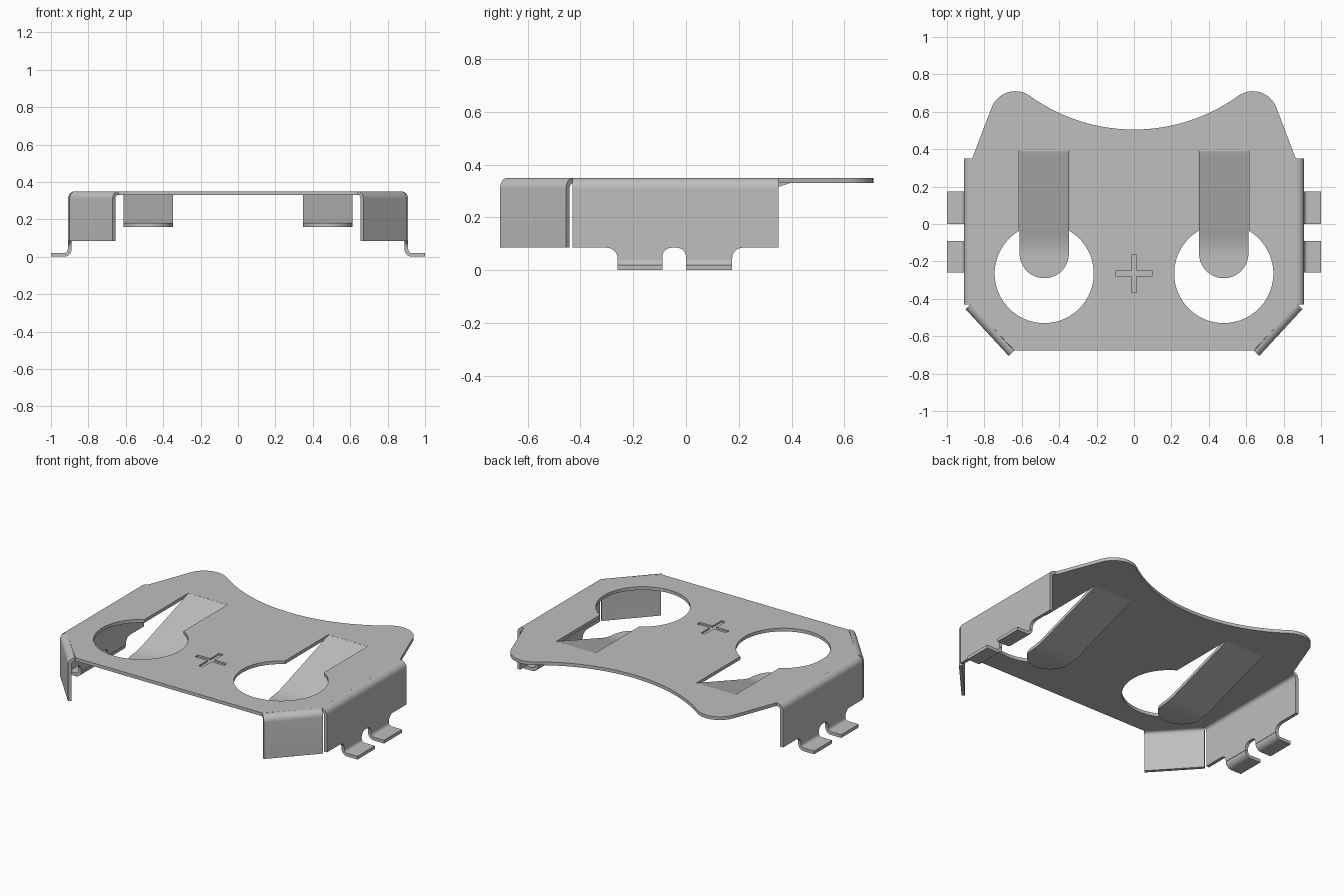
import bpy, bmesh, math
from mathutils import Vector

old = bpy.data.objects.get("Cube")
if old:
    bpy.data.objects.remove(old, do_unlink=True)

T, TOP, BEND = 0.02, 0.35, 0.04          # sheet thickness, top height, outer bend radius

metal = bpy.data.materials.new("plated_steel_grey")
colour = (0.51, 0.525, 0.505, 1)
metal.diffuse_color = colour
metal.use_nodes = True
metal.node_tree.nodes["Principled BSDF"].inputs["Base Color"].default_value = colour


def finish(bm, name):
    bmesh.ops.recalc_face_normals(bm, faces=bm.faces)
    mesh = bpy.data.meshes.new(name)
    bm.to_mesh(mesh)
    bm.free()
    mesh.materials.append(metal)
    ob = bpy.data.objects.new(name, mesh)
    bpy.context.scene.collection.objects.link(ob)
    return ob


def arc(cx, cy, r, a0, a1, n=8):
    angles = [math.radians(a0 + (a1 - a0) * i / n) for i in range(n + 1)]
    return [(cx + r * math.cos(a), cy + r * math.sin(a)) for a in angles]


def slab(name, loops, place, depth):
    """Fill flat loops (outline first, then holes) and extrude by depth."""
    bm = bmesh.new()
    for loop in loops:
        vs = [bm.verts.new(place(*p)) for p in loop]
        for a, b in zip(vs, vs[1:] + vs[:1]):
            bm.edges.new((a, b))
    bmesh.ops.triangle_fill(bm, edges=bm.edges[:], use_beauty=True)
    ext = bmesh.ops.extrude_face_region(bm, geom=bm.faces[:], use_keep_orig=True)
    moved = [g for g in ext["geom"] if isinstance(g, bmesh.types.BMVert)]
    bmesh.ops.translate(bm, verts=moved, vec=depth)
    return finish(bm, name)


def strip(name, path, widths, place):
    """Sheet strip along a path of (u, z) points; thickness lies to the path's right."""
    bm = bmesh.new()
    rows = []
    for i, p in enumerate(path):
        a, b = Vector(path[max(i - 1, 0)]), Vector(path[min(i + 1, len(path) - 1)])
        d = (b - a).normalized()
        q = (p[0] + d.y * T, p[1] - d.x * T)
        w0, w1 = widths(p[0])
        rows.append([bm.verts.new(place(*c)) for c in
                     ((p[0], w0, p[1]), (p[0], w1, p[1]), (q[0], w1, q[1]), (q[0], w0, q[1]))])
    for r, s in zip(rows, rows[1:]):
        for k in range(4):
            bm.faces.new((r[k], r[(k + 1) % 4], s[(k + 1) % 4], s[k]))
    bm.faces.new(rows[0])
    bm.faces.new(rows[-1])
    return finish(bm, name)


# Top plate: right half outline mirrored, back horns and concave back edge
scoop = 0.951
half = [(0.641, -0.675), (0.871, -0.43), (0.87, 0.35), (0.865, 0.35)]
half += arc(0.635, 0.575, 0.135, 19, 125.8, 18)
end = math.degrees(math.asin(0.556 / scoop))
half += arc(0, 0.505 + scoop, scoop, -90 + end, -90, 18)[1:]
outline = half + [(-x, y) for x, y in reversed(half[:-1])]

# Keyhole openings: round hole joined to a slot
HX, HY, HR, SW = 0.48, -0.265, 0.265, 0.134
a = math.degrees(math.acos(SW / HR))
key = [(HX + SW, 0.39), (HX - SW, 0.39)] + arc(HX, HY, HR, 180 - a, 360 + a, 48)
holes = [key, [(-x, y) for x, y in key]]
plate = slab("top_plate", [outline] + holes, lambda x, y: (x, y, TOP - T), (0, 0, T))

# Shallow engraved cross between the openings
L, W, CY = 0.1, 0.014, -0.265
quarter = [(L, -W), (L, W), (W, W)]
cross = []
for k in range(4):
    c, s = round(math.cos(k * math.pi / 2)), round(math.sin(k * math.pi / 2))
    cross += [(x * c - y * s, CY + x * s + y * c) for x, y in quarter]
cutter = slab("cross_cutter", [cross], lambda x, y: (x, y, TOP - 0.01), (0, 0, 0.03))
cutter.hide_render = True
mod = plate.modifiers.new("engrave", 'BOOLEAN')
mod.operation, mod.solver, mod.object = 'DIFFERENCE', 'EXACT', cutter
bpy.context.view_layer.objects.active = plate
plate.select_set(True)
bpy.ops.object.modifier_apply(modifier=mod.name)
bpy.data.objects.remove(cutter, do_unlink=True)

# Side wall outline in (y, z) with filleted tabs and a rounded notch
wall = [(-0.43, 0.31), (-0.43, 0.085)]
wall += arc(-0.30, 0.045, 0.04, 90, 0) + [(-0.26, 0.04), (-0.09, 0.04)]
wall += arc(-0.055, 0.05, 0.035, 180, 90) + arc(-0.035, 0.05, 0.035, 90, 0)
wall += [(0, 0.04), (0.175, 0.04)] + arc(0.215, 0.045, 0.04, 180, 90)
wall += [(0.35, 0.085), (0.35, 0.31)]

# Spring tongue path in (y, z): hinge, slope, curve, flat tip
tongue = [(0.40, 0.35), (0.39, 0.3495), (0.375, 0.345)]
for i in range(9):
    t = i / 8
    tongue.append((-0.06 * (1 - t) ** 2 - 0.24 * t * (1 - t) - 0.18 * t * t,
                   0.20 * (1 - t) ** 2 + 0.36 * t * (1 - t) + 0.18 * t * t))
tip_r, tip_y = 0.132, -0.158
tongue += [(tip_y - tip_r * math.sin(math.radians(d)), 0.18) for d in (20, 30, 40, 50, 60, 70, 78, 84, 88)]


def tongue_width(y):
    w = tip_r if y > tip_y else math.sqrt(max(tip_r ** 2 - (y - tip_y) ** 2, 1e-6))
    return HX - w, HX + w


corner_dir = Vector((0.23, 0.25)).normalized()
corner_out = Vector((corner_dir.y, -corner_dir.x))

for side, label in ((1, "left"), (-1, "right")):
    # Side wall with its rounded top bend
    slab(label + "_side_wall", [wall], lambda y, z: (side * 0.89, y, z), (side * T, 0, 0))
    strip(label + "_side_bend", arc(0.87, TOP - BEND, BEND, 90, 0),
          lambda u: (-0.43, 0.35), lambda u, w, z: (side * u, w, z))

    # Two solder feet curling outwards
    foot = arc(0.93, 0.04, T, 180, 270) + [(1.0, T)]
    for name, y0, y1 in (("front", -0.26, -0.09), ("back", 0.0, 0.175)):
        strip(f"{label}_{name}_foot", foot, lambda u: (y0, y1),
              lambda u, w, z: (side * u, w, z))

    # Angled front corner flange
    def corner(u, w, z):
        p = Vector((0.641, -0.678)) + corner_out * u + corner_dir * w
        return side * p.x, p.y, z
    strip(label + "_corner_flange", arc(0, TOP - BEND, BEND, 90, 0) + [(BEND, 0.085)],
          lambda u: (0, 0.34), corner)

    # Spring contact tongue; reversed path keeps the thickness below
    strip(label + "_spring_tongue", tongue[::-1], tongue_width,
          lambda u, w, z: (side * w, u, z))

# Smooth bends, keep sheet edges crisp
bpy.ops.object.select_all(action='DESELECT')
for ob in bpy.context.scene.objects:
    if ob.type == 'MESH' and ob.data.materials and ob.data.materials[0] == metal:
        ob.select_set(True)
        bpy.context.view_layer.objects.active = ob
bpy.ops.object.shade_smooth_by_angle(angle=math.radians(30))
